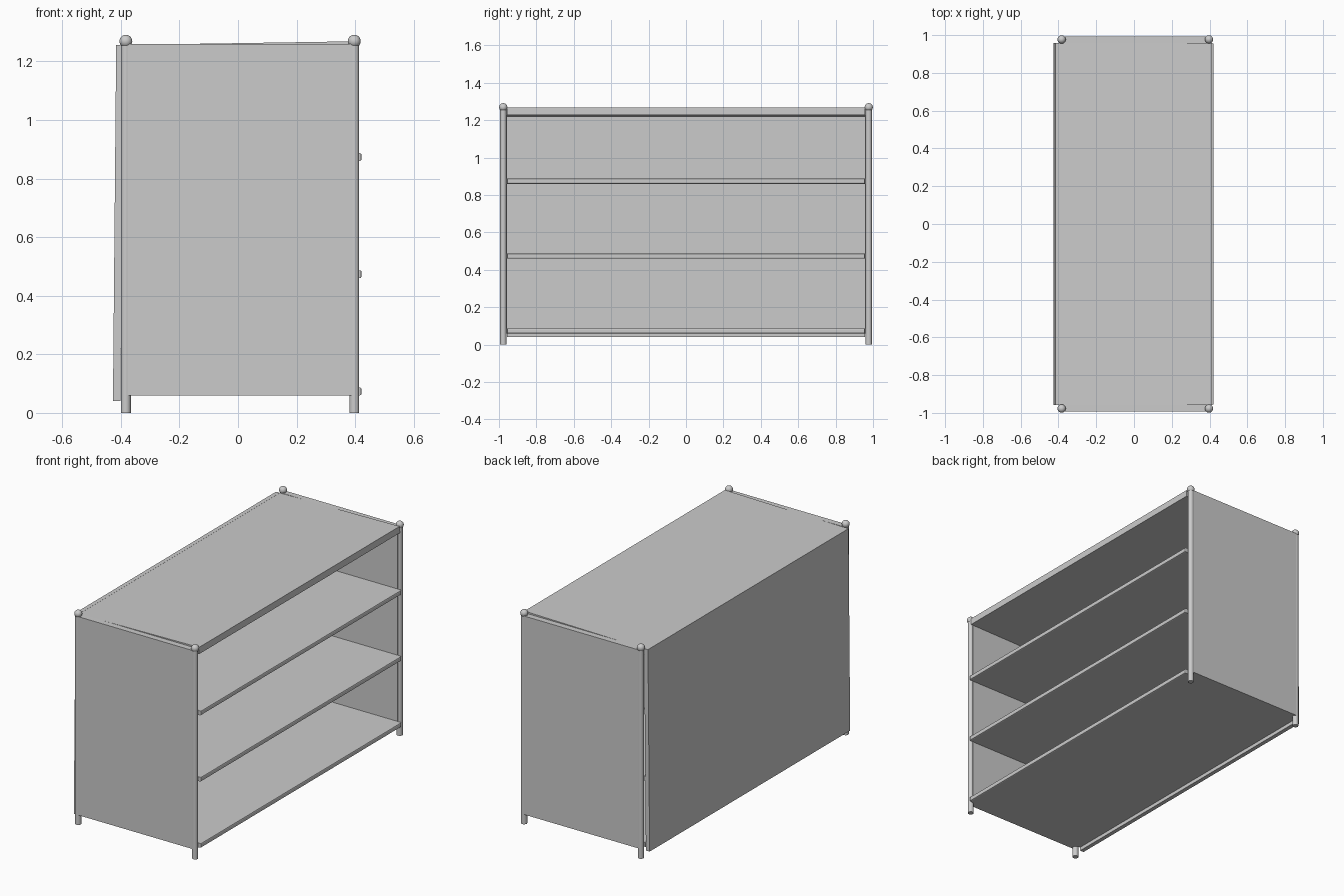
import bpy, bmesh

if "Cube" in bpy.data.objects:
    bpy.data.objects.remove(bpy.data.objects["Cube"])


def extrude_profile(name, pts, y0, y1):
    """Extrude an (x, z) outline along y."""
    bm = bmesh.new()
    f = bm.faces.new([bm.verts.new((x, y0, z)) for x, z in pts])
    ext = bmesh.ops.extrude_face_region(bm, geom=[f])
    vs = [v for v in ext["geom"] if isinstance(v, bmesh.types.BMVert)]
    bmesh.ops.translate(bm, vec=(0, y1 - y0, 0), verts=vs)
    bmesh.ops.recalc_face_normals(bm, faces=bm.faces)
    me = bpy.data.meshes.new(name)
    bm.to_mesh(me)
    bm.free()
    ob = bpy.data.objects.new(name, me)
    bpy.context.collection.objects.link(ob)
    return ob


def bevel_front(ob, width):
    """Bevel the edges around the +x face."""
    bm = bmesh.new()
    bm.from_mesh(ob.data)
    front = max(bm.faces, key=lambda f: f.calc_center_median().x)
    bmesh.ops.bevel(bm, geom=list(front.edges), offset=width,
                    segments=2, profile=0.5, affect='EDGES')
    bm.to_mesh(ob.data)
    bm.free()


BACK_X, FRONT_X, END_Y, INNER_Y = -0.383, 0.397, 0.977, 0.957

# corner posts with ball finials
for x, xn in ((BACK_X, "back"), (FRONT_X, "front")):
    for y, yn in ((-END_Y, "left"), (END_Y, "right")):
        bpy.ops.mesh.primitive_cylinder_add(vertices=24, radius=0.017, depth=1.27,
                                            location=(x, y, 0.635))
        bpy.context.object.name = f"{xn}_{yn}_post"
        bpy.ops.object.shade_smooth_by_angle()
        bpy.ops.mesh.primitive_uv_sphere_add(segments=24, ring_count=14, radius=0.022,
                                             location=(x, y, 1.269))
        bpy.context.object.name = f"{xn}_{yn}_finial"
        bpy.ops.object.shade_smooth()

# end panels between the posts
for s, n in ((-1, "left"), (1, "right")):
    extrude_profile(n + "_end_panel",
                    [(BACK_X, 0.06), (FRONT_X, 0.06), (FRONT_X, 1.259), (BACK_X, 1.259)],
                    s * INNER_Y, s * 0.993)

# slightly leaning back panel
extrude_profile("back_panel",
                [(-0.427, 0.04), (-0.402, 0.04), (-0.391, 1.257), (-0.416, 1.257)],
                -INNER_Y, INNER_Y)

# slightly tilted top board
extrude_profile("top_board",
                [(-0.414, 1.217), (0.411, 1.229), (0.410, 1.269), (-0.415, 1.256)],
                -INNER_Y, INNER_Y)

# shelves with softened front edges
for i, z in enumerate((0.06, 0.46, 0.86)):
    shelf = extrude_profile(f"shelf_{i + 1}",
                            [(-0.40, z), (0.422, z), (0.422, z + 0.027), (-0.40, z + 0.027)],
                            -INNER_Y, INNER_Y)
    bevel_front(shelf, 0.006)
